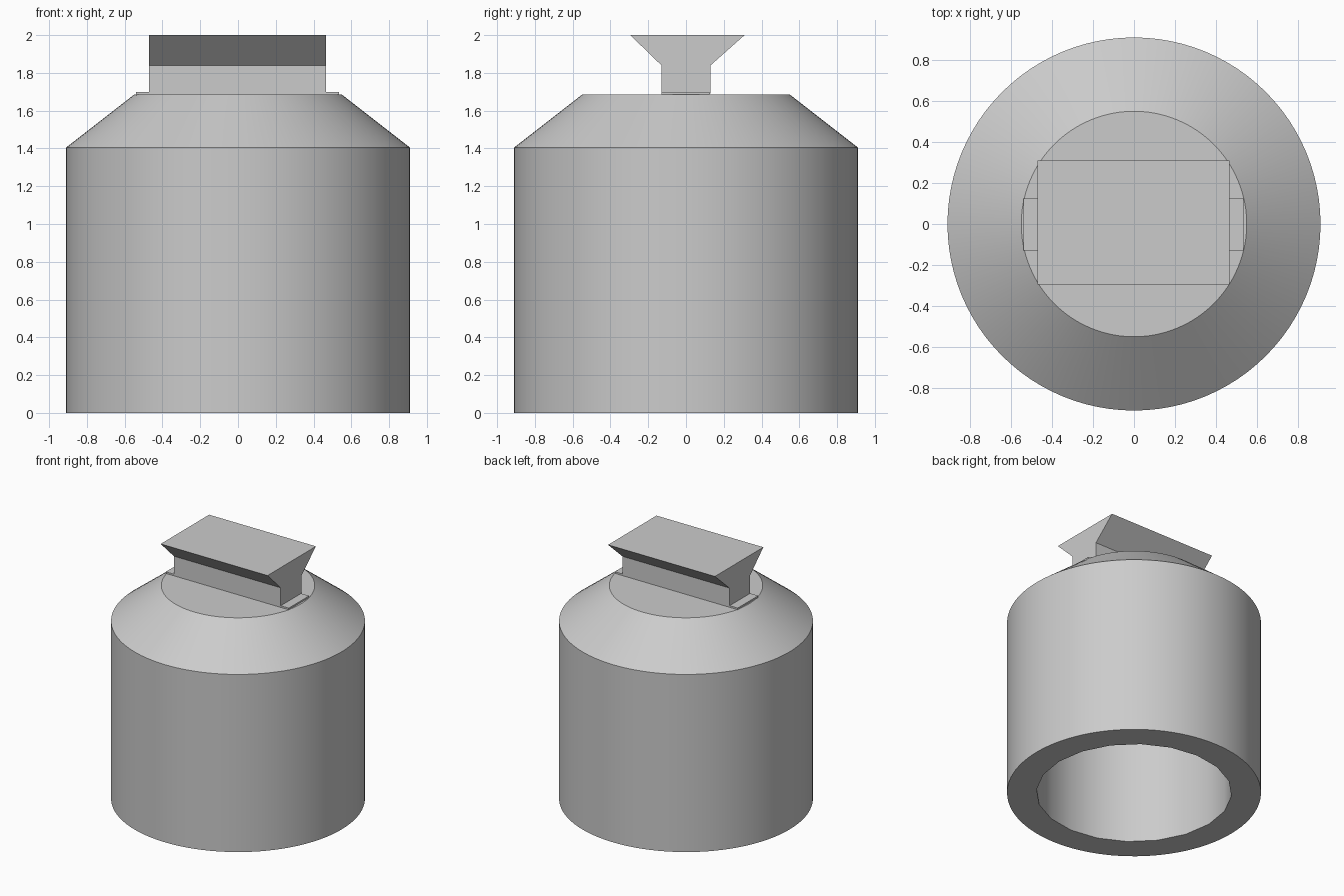
import bpy
import bmesh
from math import radians

cube = bpy.data.objects.get("Cube")
if cube:
    bpy.data.objects.remove(cube, do_unlink=True)

grey = bpy.data.materials.new("plain grey")
grey.use_nodes = True
colour = (0.6, 0.6, 0.6, 1)
grey.diffuse_color = colour
grey.node_tree.nodes["Principled BSDF"].inputs["Base Color"].default_value = colour


def finish(name, bm):
    bmesh.ops.recalc_face_normals(bm, faces=bm.faces)
    mesh = bpy.data.meshes.new(name)
    bm.to_mesh(mesh)
    bm.free()
    obj = bpy.data.objects.new(name, mesh)
    bpy.context.collection.objects.link(obj)
    mesh.materials.append(grey)
    return obj


def turned(name, rings, sides):
    """Closed solid made of stacked (radius, height) rings."""
    bm = bmesh.new()
    loops = []
    for radius, z in rings:
        ring = bmesh.ops.create_circle(bm, segments=sides, radius=radius)["verts"]
        for v in ring:
            v.co.z = z
        loops.append(ring)
    for low, high in zip(loops, loops[1:]):
        for i in range(sides):
            j = (i + 1) % sides
            bm.faces.new((low[i], low[j], high[j], high[i]))
    bm.faces.new(loops[0])
    bm.faces.new(loops[-1])
    return finish(name, bm)


def extruded(name, profile, x0, x1):
    """Side profile of (y, z) points swept along x."""
    bm = bmesh.new()
    face = bm.faces.new([bm.verts.new((x0, y, z)) for y, z in profile])
    grown = bmesh.ops.extrude_face_region(bm, geom=[face], use_keep_orig=True)["geom"]
    for v in grown:
        if isinstance(v, bmesh.types.BMVert):
            v.co.x = x1
    return finish(name, bm)


# Body with sloped shoulder
body = turned("body", [(0.91, 0), (0.91, 1.405), (0.55, 1.685)], 96)

# Blind bore in the underside
bore = turned("bore_cutter", [(0.7, -0.1), (0.7, 1.4)], 20)
bore.hide_render = True
cut = body.modifiers.new("bore", "BOOLEAN")
cut.operation = "DIFFERENCE"
cut.solver = "EXACT"
cut.object = bore
bpy.ops.object.select_all(action="DESELECT")
bpy.context.view_layer.objects.active = body
body.select_set(True)
bpy.ops.object.modifier_apply(modifier=cut.name)
bpy.data.objects.remove(bore, do_unlink=True)
bpy.ops.object.shade_smooth_by_angle(angle=radians(30))

# Thin foot plate under the dovetail
extruded("foot_plate", [(-0.13, 1.68), (0.125, 1.68), (0.125, 1.698), (-0.13, 1.698)], -0.54, 0.535)

# Flared dovetail rail
extruded("dovetail_rail", [(-0.13, 1.69), (0.13, 1.69), (0.13, 1.84),
                           (0.31, 2), (-0.295, 2), (-0.13, 1.84)], -0.47, 0.465)
